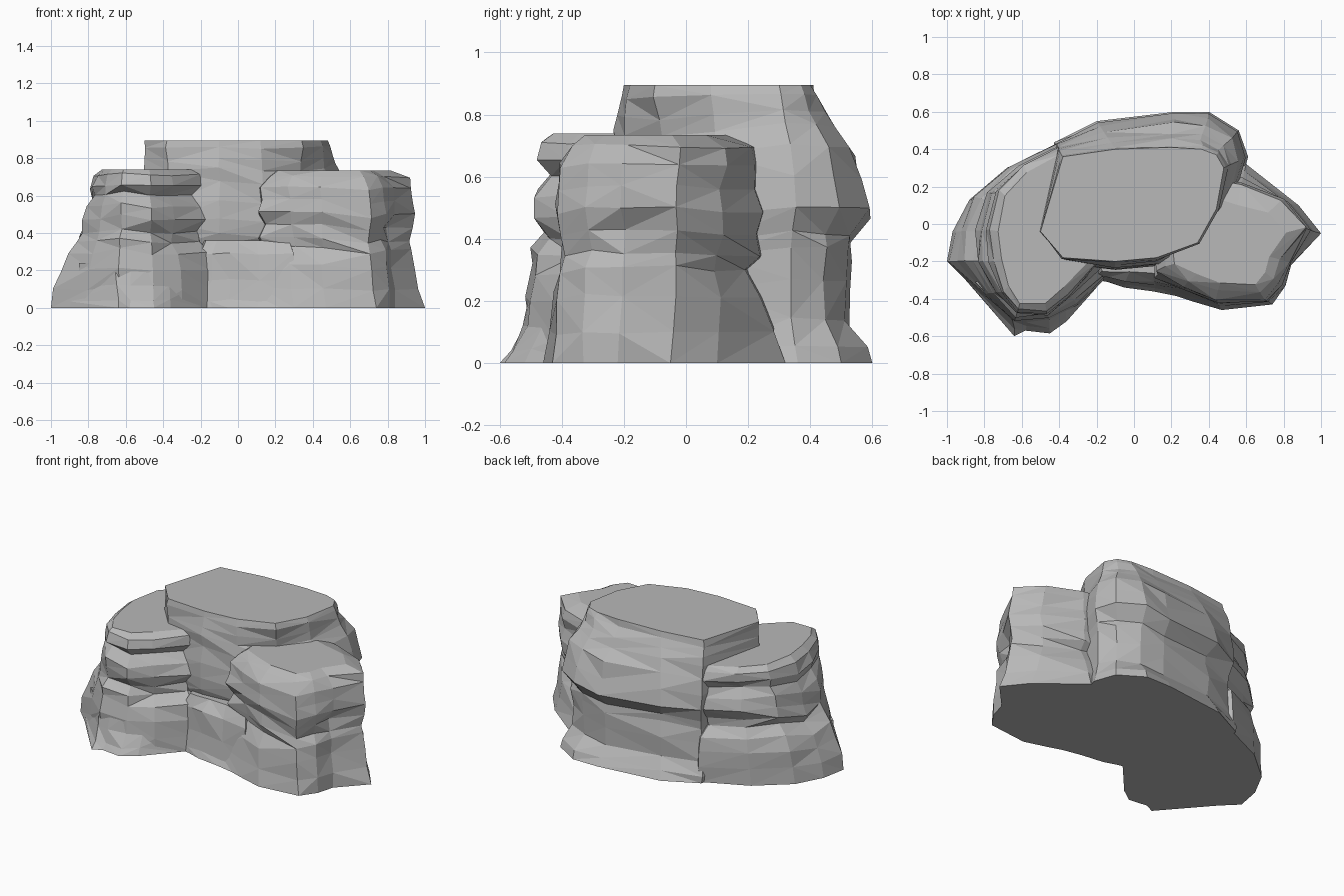
import bpy
import bmesh
import random
from mathutils import Vector

if "Cube" in bpy.data.objects:
    bpy.data.objects.remove(bpy.data.objects["Cube"], do_unlink=True)

stone = bpy.data.materials.new("grey stone")
stone.use_nodes = True
grey = (0.48, 0.48, 0.48, 1)
stone.diffuse_color = grey
shader = stone.node_tree.nodes["Principled BSDF"]
shader.inputs["Base Color"].default_value = grey
shader.inputs["Roughness"].default_value = 0.9


def rock(name, base, top, levels, seed, rough=0.012, wave=0.03):
    """Loft a base outline into a top outline.

    Each level is height, blend and ledge depth; ledges bite into only some
    corners, and the strata rise and fall together by up to the wave height.
    """
    rng = random.Random(seed)
    bm = bmesh.new()
    base = [Vector(p) for p in base]
    top = [Vector(p) for p in top]
    count = len(base)
    centre = sum(top, Vector((0, 0))) / count
    waves = [rng.uniform(-wave, wave) for _ in base]
    rings = []
    last = len(levels) - 1
    for i, (z, blend, ledge) in enumerate(levels):
        ring = []
        start = rng.randrange(count)
        # Strata undulate most at mid height and lie flat at both ends
        sway = min(1, i / 3, (last - i) / 4)
        for k in range(count):
            p = base[k].lerp(top[k], blend)
            inward = (centre - p).normalized()
            lift = 0
            if 0 < i < last:
                bitten = (k - start) % count < count * 0.55
                p += inward * (ledge * (1.2 if bitten else 0) + rng.uniform(-rough, rough))
                lift = waves[k] * sway + rng.uniform(-rough, rough) / 2
            else:
                p += inward * ledge
            ring.append(bm.verts.new((p.x, p.y, z + lift)))
        rings.append(ring)
    for lower, upper in zip(rings, rings[1:]):
        for k in range(count):
            j = (k + 1) % count
            # Random diagonals break up the regular bands
            a, b, c, d = lower[k], lower[j], upper[j], upper[k]
            if rng.random() < 0.5:
                a, b, c, d = b, c, d, a
            bm.faces.new((a, b, c))
            bm.faces.new((a, c, d))
    bm.faces.new(rings[-1])
    bm.faces.new(rings[0][::-1])
    bmesh.ops.recalc_face_normals(bm, faces=bm.faces[:])
    mesh = bpy.data.meshes.new(name)
    bm.to_mesh(mesh)
    bm.free()
    mesh.materials.append(stone)
    obj = bpy.data.objects.new(name, mesh)
    bpy.context.collection.objects.link(obj)


# Tall central mass with a flat summit and a bulging back
rock("main_rock",
     base=[(-.5, -.04), (-.38, -.21), (-.1, -.25), (.14, -.23), (.38, -.1), (.54, .1),
           (.61, .36), (.56, .5), (.4, .6), (.22, .6), (-.2, .55), (-.42, .44)],
     top=[(-.5, -.04), (-.38, -.18), (-.1, -.2), (.12, -.18), (.34, -.1), (.44, .08),
          (.48, .3), (.44, .37), (.36, .4), (.2, .41), (-.1, .4), (-.38, .36)],
     levels=[(0, 0, 0), (.05, .1, 0), (.13, .4, 0), (.25, .4, 0), (.35, .4, .02),
             (.4, .3, .02), (.48, .03, 0), (.58, .2, 0), (.68, .35, 0),
             (.75, .5, .02), (.8, .65, .02), (.86, .93, 0), (.895, 1, 0)],
     seed=4)

# Broad shoulder on the -x side, reaching forward
rock("right_shoulder",
     base=[(-1, -.2), (-.82, -.38), (-.64, -.52), (-.45, -.52), (-.3, -.43), (-.14, -.28),
           (-.1, .1), (-.4, .43), (-.68, .3), (-.88, .13), (-.97, -.04)],
     top=[(-.74, -.2), (-.69, -.36), (-.62, -.46), (-.47, -.46), (-.36, -.37), (-.2, -.2),
          (-.2, .1), (-.4, .4), (-.58, .31), (-.71, .18), (-.76, -.03)],
     levels=[(0, 0, 0), (.1, .08, 0), (.2, .2, 0), (.29, .3, .01), (.35, .5, .04),
             (.4, .6, .03), (.47, .65, 0), (.54, .7, 0), (.6, .88, .03),
             (.65, .85, 0), (.71, .95, 0), (.74, 1, .035)],
     seed=11)

# Low toe of stone in front of that shoulder
rock("front_toe",
     base=[(-.9, -.3), (-.64, -.6), (-.58, -.57), (-.45, -.585), (-.36, -.52),
           (-.2, -.34), (-.4, -.2)],
     top=[(-.85, -.31), (-.66, -.49), (-.57, -.5), (-.45, -.49), (-.36, -.44),
          (-.22, -.31), (-.4, -.2)],
     levels=[(0, 0, 0), (.04, .25, 0), (.12, .7, 0), (.24, 1, 0)],
     seed=3, wave=.02)

# Squarer shoulder on the +x side
rock("left_shoulder",
     base=[(.12, -.35), (.3, -.41), (.47, -.46), (.74, -.43), (.81, -.33), (.84, -.22),
           (1, -.05), (.88, .1), (.6, .32), (.3, .3), (.1, 0)],
     top=[(.12, -.24), (.26, -.33), (.43, -.41), (.7, -.41), (.78, -.32), (.82, -.2),
          (.91, -.02), (.79, .13), (.57, .2), (.3, .25), (.1, 0)],
     levels=[(0, 0, 0), (.1, .35, 0), (.22, .6, 0), (.31, .7, .03), (.36, .7, .025),
             (.43, .75, .02), (.5, .6, 0), (.57, .7, .01), (.64, .9, 0),
             (.7, 1, .04), (.735, 1, .1)],
     seed=23, wave=.02)

# Low step bridging the gap between the two shoulders
rock("front_step",
     base=[(-.2, -.3), (-.14, -.31), (-.05, -.34), (.1, -.36), (.3, -.4), (.3, 0), (-.25, 0)],
     top=[(-.2, -.26), (-.14, -.27), (-.04, -.28), (.12, -.28), (.3, -.32), (.3, 0), (-.25, 0)],
     levels=[(0, 0, 0), (.04, .3, 0), (.15, .5, 0), (.29, .6, 0), (.36, 1, .03)],
     seed=7, wave=.01)
